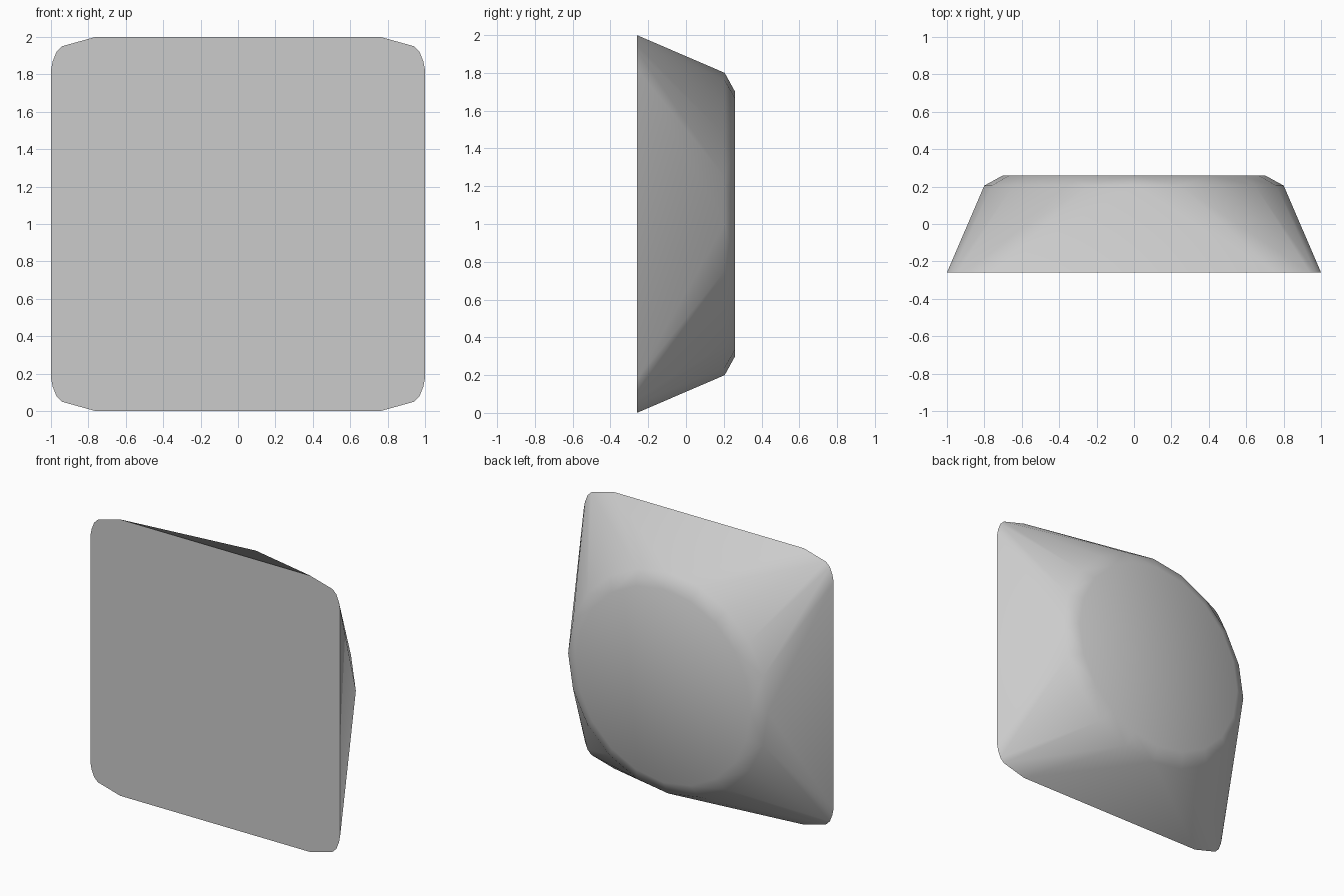
import bpy, bmesh
from math import sin, cos, tau, radians

cube = bpy.data.objects.get("Cube")
if cube:
    bpy.data.objects.remove(cube, do_unlink=True)

# Single plain grey
grey = bpy.data.materials.new("plain grey")
grey.use_nodes = True
colour = (0.6, 0.6, 0.6, 1)
grey.diffuse_color = colour
grey.node_tree.nodes["Principled BSDF"].inputs["Base Color"].default_value = colour


def ring(radius, y, sides=20):
    """Circle of points facing the back, centred at mid height."""
    return [(radius * cos(tau * i / sides), y, 1 + radius * sin(tau * i / sides))
            for i in range(sides)]


# Flat front plate: square with clipped, rounded corners
corner = [(0.76, 1.0), (0.94, 0.95), (0.97, 0.92), (0.99, 0.87), (1.0, 0.82)]
points = [(sx * x, -0.26, 1 + sz * z) for x, z in corner for sx in (-1, 1) for sz in (-1, 1)]

# Round back: shoulder ring, then the smaller flat disc
points += ring(0.8, 0.205) + ring(0.7, 0.26)

# Hull blends the square front into the round back
bm = bmesh.new()
for p in points:
    bm.verts.new(p)
bmesh.ops.convex_hull(bm, input=bm.verts[:])
bmesh.ops.dissolve_limit(bm, angle_limit=radians(0.5), verts=bm.verts[:], edges=bm.edges[:])
bmesh.ops.recalc_face_normals(bm, faces=bm.faces[:])
mesh = bpy.data.meshes.new("square_to_round_block")
bm.to_mesh(mesh)
bm.free()
mesh.materials.append(grey)

block = bpy.data.objects.new("square_to_round_block", mesh)
bpy.context.collection.objects.link(block)
bpy.ops.object.select_all(action='DESELECT')
block.select_set(True)
bpy.context.view_layer.objects.active = block
bpy.ops.object.shade_smooth_by_angle(angle=radians(50))
